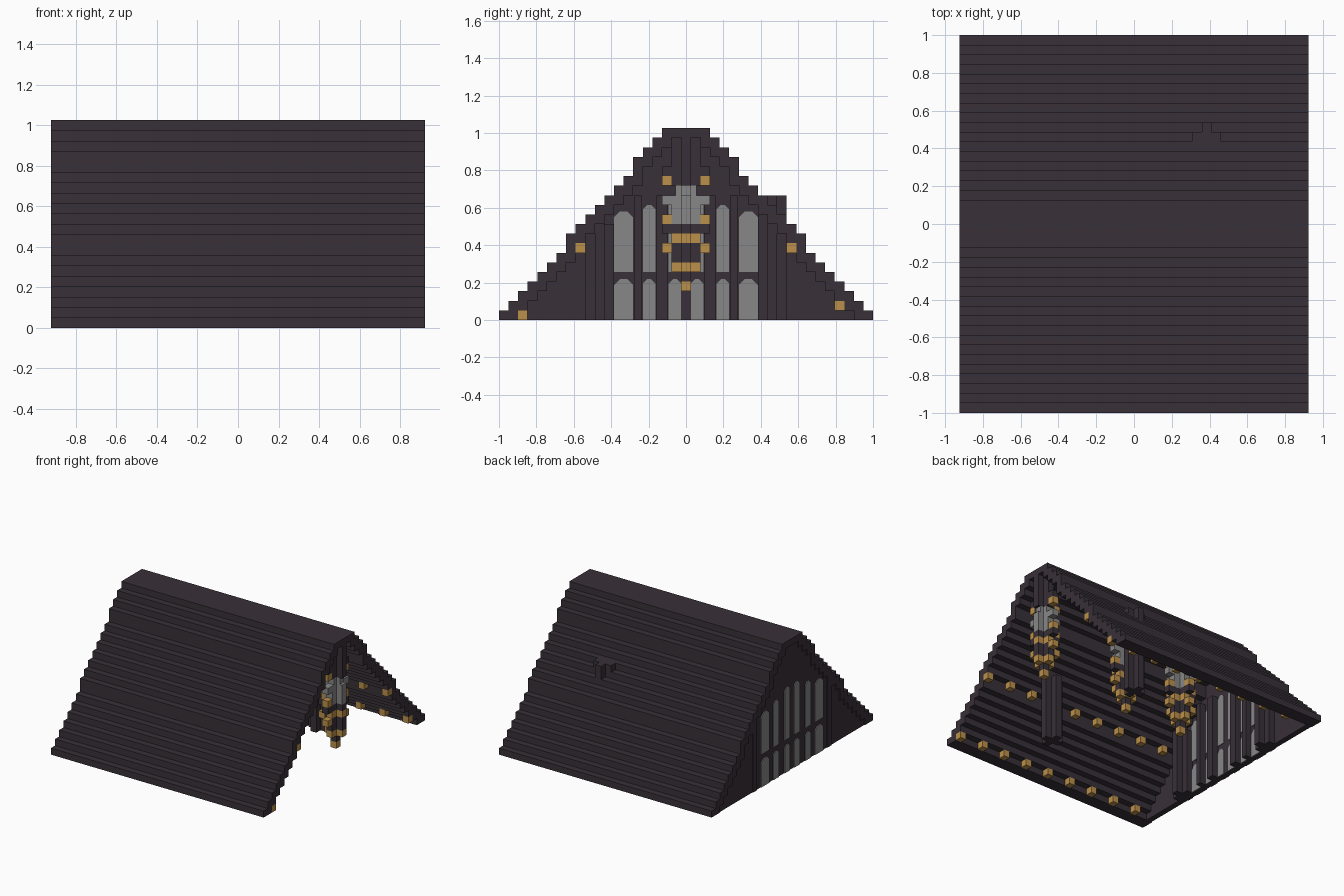
import bpy
import bmesh
from mathutils import Matrix, Vector

if "Cube" in bpy.data.objects:
    bpy.data.objects.remove(bpy.data.objects["Cube"])

U = 2 / 39          # one block
LEN, WID, ROWS = 36, 39, 20


def material(name, rgb):
    m = bpy.data.materials.new(name)
    m.use_nodes = True
    m.diffuse_color = (*rgb, 1)
    m.node_tree.nodes["Principled BSDF"].inputs["Base Color"].default_value = (*rgb, 1)
    return m


TIMBER = material("dark timber", (0.040, 0.030, 0.039))
GLASS = material("grey glass", (0.245, 0.245, 0.245))
GOLD = material("golden lamp", (0.50, 0.28, 0.070))


def place(x, y, z):
    """Block coordinates to model coordinates."""
    return Vector(((x - LEN / 2) * U, (y - WID / 2) * U, z * U))


def add_box(bm, lo, hi):
    a, b = place(*lo), place(*hi)
    size = b - a
    bmesh.ops.create_cube(bm, size=1, matrix=Matrix.Translation((a + b) / 2) @ Matrix.Diagonal((*size, 1)))


def finish(name, bm, mat):
    bmesh.ops.recalc_face_normals(bm, faces=bm.faces)
    me = bpy.data.meshes.new(name)
    bm.to_mesh(me)
    bm.free()
    me.materials.append(mat)
    ob = bpy.data.objects.new(name, me)
    bpy.context.collection.objects.link(ob)
    return ob


def boxes(name, mat, items):
    bm = bmesh.new()
    for lo, hi in items:
        add_box(bm, lo, hi)
    return finish(name, bm, mat)


def cell(x, y, z):
    return (x, y, z), (x + 1, y + 1, z + 1)


def inset(row):
    """How far a roof course steps in; two courses rise straight up."""
    return row - (row >= 8) - (row >= 16)


# Stepped roof courses
roof = []
for r in range(ROWS - 1):
    a = inset(r)
    b = a + (1 if r in (7, 15) else 2)
    roof.append(((0, a, r), (LEN, b, r + 1)))
    roof.append(((0, WID - b, r), (LEN, WID - a, r + 1)))
top = inset(ROWS - 1)
roof.append(((0, top, ROWS - 1), (LEN, WID - top, ROWS)))
boxes("roof", TIMBER, roof)

# Closed gable wall, just behind the roof edge
boxes("gable_wall", TIMBER,
      [((0.12, inset(r) + 0.5, r), (1, WID - inset(r) - 0.5, r + 1)) for r in range(ROWS - 1)])


# Glass panes with clipped top corners, on both wall faces
def add_pane(bm, y0, y1, z0, z1):
    c = min(0.6, (y1 - y0) * 0.35)
    outline = [(y0, z0), (y1, z0), (y1, z1 - c), (y1 - c, z1), (y0 + c, z1), (y0, z1 - c)]
    for x in (0.01, 1.0):
        face = bm.faces.new([bm.verts.new(place(x, y, z)) for y, z in outline])
        ext = bmesh.ops.extrude_face_region(bm, geom=[face])
        verts = [v for v in ext["geom"] if isinstance(v, bmesh.types.BMVert)]
        bmesh.ops.translate(bm, verts=verts, vec=(0.11 * U, 0, 0))


bm = bmesh.new()
for y0, y1, head in ((12, 14, 11.3), (15, 16.3, 12), (17.7, 19, 13)):
    for a, b in ((y0, y1), (WID - y1, WID - y0)):
        add_pane(bm, a, b, 0, 4.25)
        add_pane(bm, a, b, 5, head)
finish("window_panes", bm, GLASS)


# Cross-shaped pillars
def pillar(name, x, y, height):
    boxes(name, TIMBER, [((x - 1, y, 0), (x + 2, y + 1, height)),
                         ((x, y - 1, 0), (x + 1, y + 2, height))])


pillar("front_pillar", 25, 10, 10)
pillar("back_pillar", 25, 28, 13)
pillar("front_wall_pillar", 1, 10, 10)
pillar("back_wall_pillar", 1, 28, 10)

# Slim posts between the windows
posts = []
for y0, y1 in ((14.1, 14.9), (16.4, 17.6)):
    for a, b in ((y0, y1), (WID - y1, WID - y0)):
        posts.append(((0.9, a, 0), (2, b, 13)))
boxes("window_posts", TIMBER, posts)

# Rows of lamps along both slopes
lamps = []
for x in range(3, LEN, 4):
    for y, z in ((2, 0), (8, 7), (30, 7), (35, 1)):
        lamps.append(cell(x, y, z))
boxes("slope_lamps", GOLD, lamps)


# Hanging chandeliers, clipped at the open end
def chandelier(name, cx, cy=19):
    def around(d, z):
        return [cell(cx + i, cy + j, z) for i, j in ((d, 0), (-d, 0), (0, d), (0, -d)) if cx + i < LEN]

    def cross(d, z0, z1, t=0.5):
        far = min(cx + 0.5 + d, LEN)
        return [((cx + 0.5 - d, cy + 0.5 - t, z0), (far, cy + 0.5 + t, z1)),
                ((cx + 0.5 - t, cy + 0.5 - d, z0), (cx + 0.5 + t, cy + 0.5 + d, z1))]

    # Stem, arms and collars
    frame = cross(1.5, 14, 19) + cross(0.5, 4, 14)
    frame += cross(2.5, 9, 10) + cross(2.5, 15, 16) + cross(1.5, 6, 8)
    boxes(name + "_frame", TIMBER, frame)
    # Glass shade
    shade = cross(2.5, 12, 13, 0.52) + cross(1.5, 10, 12, 0.52) + cross(1.1, 13, 14, 0.52)
    boxes(name + "_shade", GLASS, shade)
    # Lamps
    lights = around(2, 14) + around(2, 10) + around(2, 7) + around(1, 8)
    lights += cross(1.5, 5, 6) + [cell(cx, cy, 3)]
    boxes(name + "_lamps", GOLD, lights)


for label, cx in (("entrance", 34), ("middle", 19), ("inner", 9)):
    chandelier(label + "_chandelier", cx)
